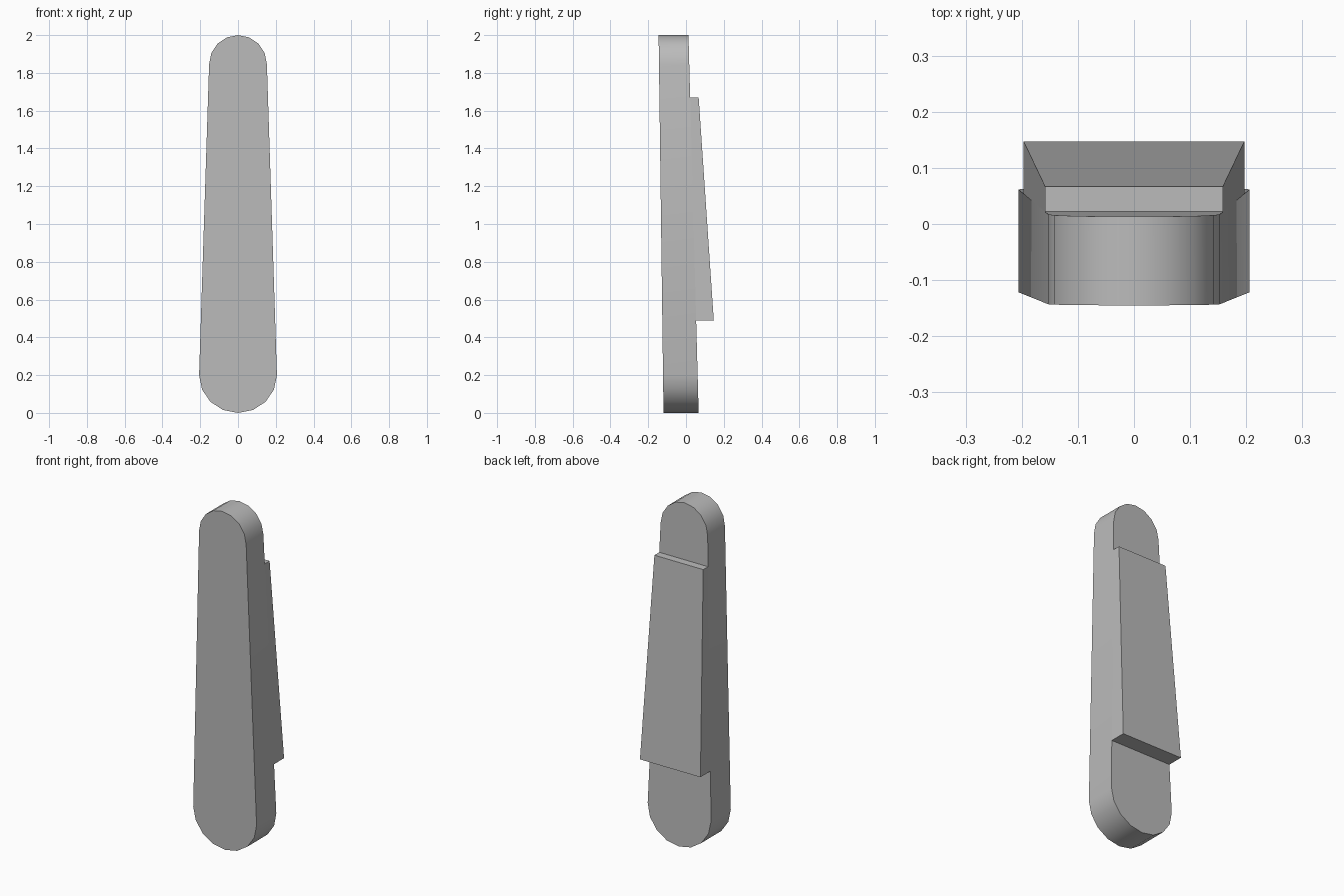
import bpy, bmesh, math

cube = bpy.data.objects.get("Cube")
if cube:
    bpy.data.objects.remove(cube)

grey = bpy.data.materials.new("plain_grey")
grey.use_nodes = True
colour = (0.5, 0.5, 0.5, 1)
grey.diffuse_color = colour
grey.node_tree.nodes["Principled BSDF"].inputs["Base Color"].default_value = colour

SEGMENTS = 8
TOP_Z, TOP_W, LOW_Z, LOW_W = 1.845, 0.153, 0.2, 0.206


def front_y(z):
    return -0.119 - 0.013 * z


def back_y(z):
    return 0.067 - 0.027 * z


def half_width(z):
    return LOW_W + (TOP_W - LOW_W) * (z - LOW_Z) / (TOP_Z - LOW_Z)


def slab(name, outline, near, far):
    """Join an (x, z) outline, counter-clockwise from the front, between two sloping planes."""
    bm = bmesh.new()
    a = [bm.verts.new((x, near(z), z)) for x, z in outline]
    b = [bm.verts.new((x, far(z), z)) for x, z in outline]
    bm.faces.new(a)
    bm.faces.new(b[::-1])
    for i in range(len(a)):
        j = (i + 1) % len(a)
        bm.faces.new((a[i], b[i], b[j], a[j]))
    bmesh.ops.recalc_face_normals(bm, faces=bm.faces)
    mesh = bpy.data.meshes.new(name)
    bm.to_mesh(mesh)
    bm.free()
    mesh.materials.append(grey)
    obj = bpy.data.objects.new(name, mesh)
    bpy.context.collection.objects.link(obj)
    bpy.ops.object.select_all(action="DESELECT")
    obj.select_set(True)
    bpy.context.view_layer.objects.active = obj
    bpy.ops.object.shade_smooth_by_angle(angle=math.radians(30))
    return obj


# Tapered body with a rounded top and bottom
steps = [math.pi * i / SEGMENTS for i in range(SEGMENTS + 1)]
top_arc = [(TOP_W * math.cos(t), TOP_Z + (2 - TOP_Z) * math.sin(t)) for t in steps]
low_arc = [(-LOW_W * math.cos(t), LOW_Z - LOW_Z * math.sin(t)) for t in steps]
slab("tapered_body", top_arc + low_arc, front_y, back_y)

# Wedge plate on the back, thicker toward its lower end
low, high = 0.49, 1.67
wl, wh = half_width(low), half_width(high)
slab("back_wedge", [(wl, low), (wh, high), (-wh, high), (-wl, low)],
     back_y, lambda z: 0.147 - 0.08 * (z - low) / (high - low))
